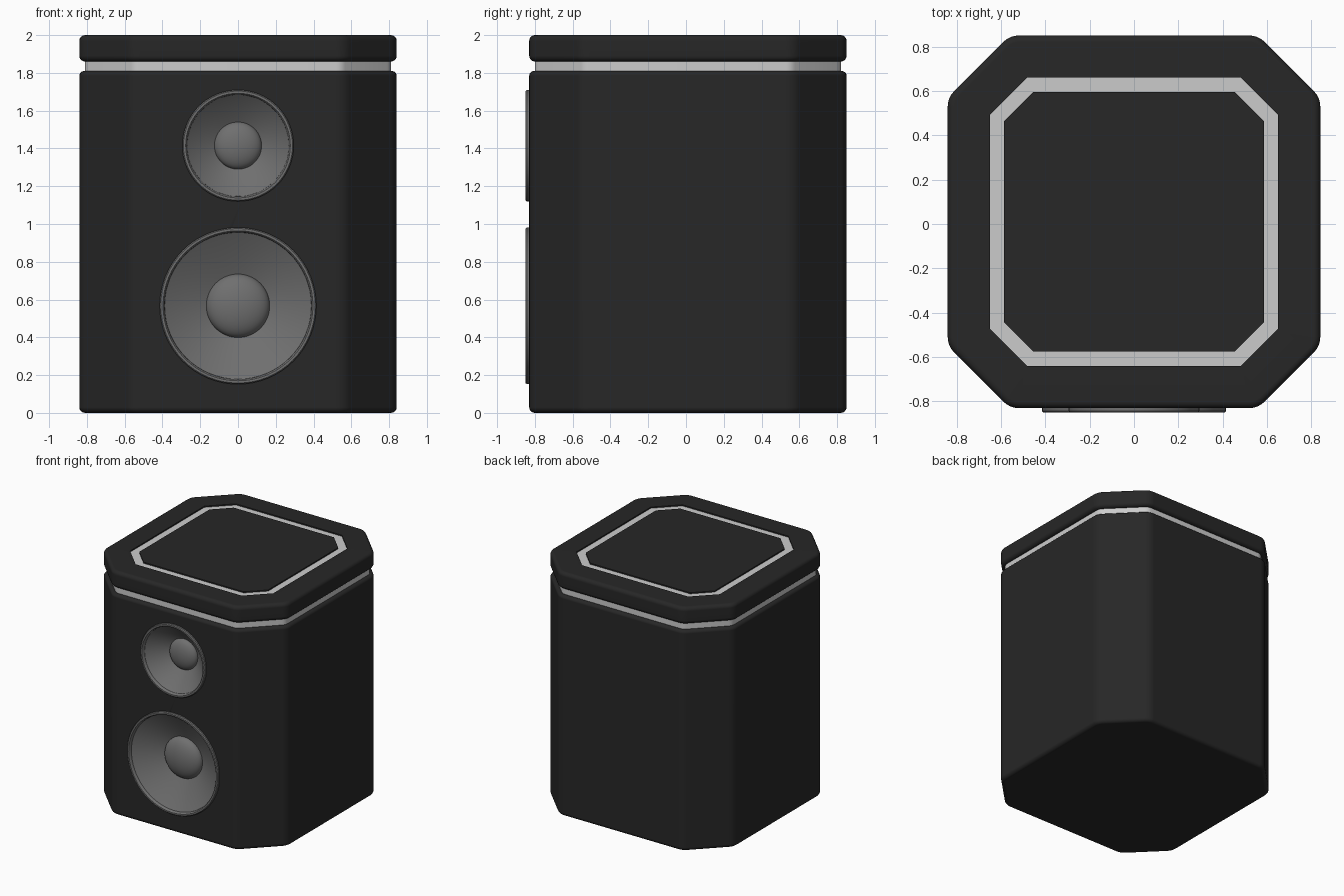
import bpy, bmesh
from math import sin, cos, pi, tan, radians

if "Cube" in bpy.data.objects:
    bpy.data.objects.remove(bpy.data.objects["Cube"])

CY = 0.01          # cabinet centre in y
FRONT = -0.83      # cabinet front face


def material(name, v):
    m = bpy.data.materials.new(name)
    m.diffuse_color = (v, v, v, 1)
    m.use_nodes = True
    m.node_tree.nodes["Principled BSDF"].inputs["Base Color"].default_value = m.diffuse_color
    return m


BLACK = material("black_shell", 0.02)
LIGHT = material("light_trim", 0.65)
GREY = material("driver_grey", 0.16)


def finish(name, bm, mat, angle=30):
    bmesh.ops.remove_doubles(bm, verts=bm.verts, dist=1e-5)
    bmesh.ops.recalc_face_normals(bm, faces=bm.faces)
    me = bpy.data.meshes.new(name)
    bm.to_mesh(me)
    bm.free()
    ob = bpy.data.objects.new(name, me)
    bpy.context.collection.objects.link(ob)
    if mat:
        me.materials.append(mat)
    bpy.ops.object.select_all(action='DESELECT')
    ob.select_set(True)
    bpy.context.view_layer.objects.active = ob
    bpy.ops.object.shade_smooth_by_angle(angle=radians(angle))
    return ob


def skin(rings, cap_start, cap_end):
    bm = bmesh.new()
    loops = [[bm.verts.new(p) for p in ring] for ring in rings]
    n = len(loops[0])
    for a, b in zip(loops, loops[1:]):
        for i in range(n):
            j = (i + 1) % n
            bm.faces.new((a[i], a[j], b[j], b[i]))
    if cap_start:
        bm.faces.new(loops[0][::-1])
    if cap_end:
        bm.faces.new(loops[-1])
    return bm


def octagon(d, z, steps=4):
    """Chamfered square, inset by d, with softened corners."""
    h, t = 0.84 - d, tan(pi / 8)
    f = 0.56 - d * t
    r = max(0.1 - d, 0.0)
    pts = []
    for k in range(4):
        for (x, y), a0 in (((h, f), 0), ((f, h), pi / 4)):
            # arc centre lies on the corner bisector
            am = a0 + pi / 8
            L = r / cos(pi / 8)
            cx, cy = x - L * cos(am), y - L * sin(am)
            for s in range(steps + 1):
                a = a0 + pi / 4 * s / steps
                px, py = cx + r * cos(a), cy + r * sin(a)
                c, q = cos(k * pi / 2), sin(k * pi / 2)
                pts.append((px * c - py * q, px * q + py * c + CY, z))
    return pts


def rounded(z0, r0, z1, r1, n=4):
    """Inset/height profile of a slab with rounded lower and upper edges."""
    q = [pi / 2 * i / n for i in range(n + 1)]
    return ([(r0 - r0 * sin(a), z0 + r0 - r0 * cos(a)) for a in q] +
            [(r1 - r1 * cos(a), z1 - r1 + r1 * sin(a)) for a in q])


def slab(name, profile, mat, caps=True):
    return finish(name, skin([octagon(d, z) for d, z in profile], caps, caps), mat)


def lathe(name, profile, z, mat, seg=64, caps=False):
    """Revolve (radius, y) around the y axis at height z."""
    rings = [[(r * cos(2 * pi * i / seg), y, z + r * sin(2 * pi * i / seg))
              for i in range(seg)] for r, y in profile]
    return finish(name, skin(rings, caps, caps), mat, 40)


# Cabinet, light neck band and lid with a shallow groove
body = slab("cabinet", rounded(0, 0.03, 1.81, 0.025), BLACK)
slab("neck_band", [(0.03, 1.8), (0.03, 1.87)], LIGHT)
lid_profile = rounded(1.86, 0.03, 2.0, 0.03)
lid_profile += [(0.19, 2.0), (0.19, 1.988), (0.255, 1.988), (0.255, 2.0)]
lid = slab("lid", lid_profile, BLACK)
slab("lid_light_ring", [(0.19, 1.99), (0.255, 1.99)], LIGHT, caps=False)

# Drivers: rim, cone and dome, set into cylindrical pockets
for label, z, R, rd in (("tweeter", 1.415, 0.295, 0.125), ("woofer", 0.567, 0.415, 0.168)):
    rim = [(R, FRONT + 0.01), (R, -0.843), (R - 0.006, -0.85), (R - 0.018, -0.85),
           (R - 0.025, -0.843), (R - 0.027, -0.825)]
    lathe(label + "_rim", rim, z, GREY)
    base = -0.70
    lathe(label + "_cone", [(R - 0.026, -0.828), (rd, base), (rd * 0.9, base + 0.005)], z, GREY)
    dome = [(rd * cos(a), base - 0.45 * rd * sin(a))
            for a in [pi / 2 * i / 10 for i in range(11)]]
    lathe(label + "_dome", dome, z, GREY)
    cutter = lathe(label + "_cutter",
                   [(R - 0.015, -0.95), (R - 0.015, FRONT + 0.01),
                    (rd + 0.02, base + 0.02)], z, None, caps=True)
    cutter.hide_render = True
    cutter.display_type = 'WIRE'
    mod = body.modifiers.new(label + "_pocket", 'BOOLEAN')
    mod.object = cutter
    mod.operation = 'DIFFERENCE'
    mod.solver = 'EXACT'

# Keep the large flat panels shading flat
for ob in (body, lid):
    wn = ob.modifiers.new("flat_panels", 'WEIGHTED_NORMAL')
    wn.keep_sharp = True
